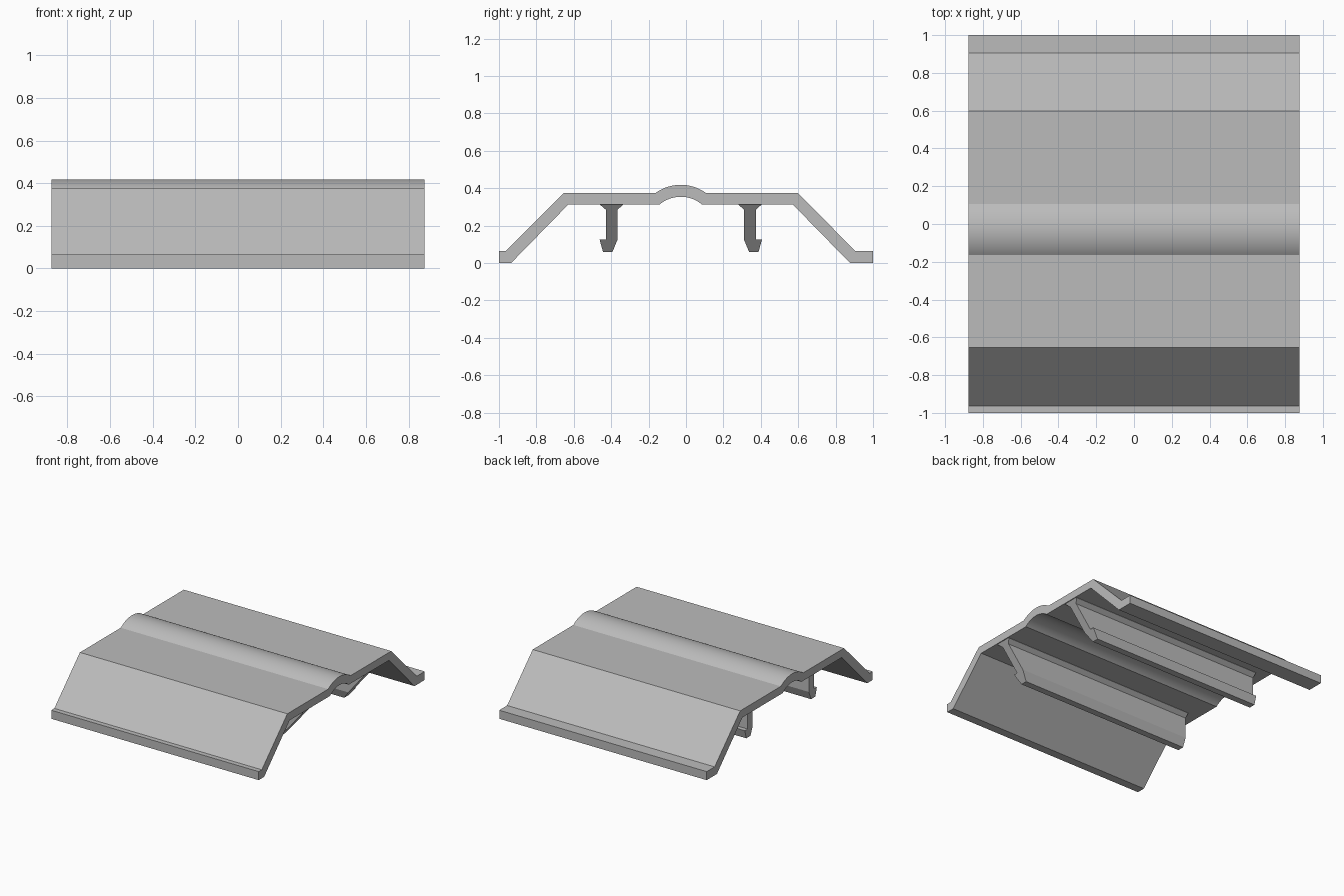
import bpy, bmesh, math

cube = bpy.data.objects.get("Cube")
if cube:
    bpy.data.objects.remove(cube, do_unlink=True)

grey = bpy.data.materials.new("light grey")
grey.use_nodes = True
colour = (0.5, 0.5, 0.5, 1)
grey.diffuse_color = colour
grey.node_tree.nodes["Principled BSDF"].inputs["Base Color"].default_value = colour

HALF = 0.875     # half of the cover's length
MID = -0.028     # y of the ridge and of the mirror line between the clips


def arc(half, base, rise, steps=24):
    """Shallow arch over the ridge, from low y to high y."""
    r = (half * half + rise * rise) / (2 * rise)
    a = math.asin(half / r)
    return [(MID + r * math.sin(t), base + rise - r + r * math.cos(t))
            for t in (a * (2 * i / steps - 1) for i in range(steps + 1))]


def extrude(name, profile, x_low, x_high):
    """Sweep a (y, z) profile along x; the end positions are functions of z."""
    bm = bmesh.new()
    a = [bm.verts.new((x_low(z), y, z)) for y, z in profile]
    b = [bm.verts.new((x_high(z), y, z)) for y, z in profile]
    n = len(profile)
    bm.faces.new(a[::-1])
    bm.faces.new(b)
    for i in range(n):
        j = (i + 1) % n
        bm.faces.new((a[i], a[j], b[j], b[i]))
    bmesh.ops.recalc_face_normals(bm, faces=bm.faces)
    mesh = bpy.data.meshes.new(name)
    bm.to_mesh(mesh)
    bm.free()
    mesh.materials.append(grey)
    obj = bpy.data.objects.new(name, mesh)
    bpy.context.collection.objects.link(obj)
    bpy.ops.object.select_all(action='DESELECT')
    obj.select_set(True)
    bpy.context.view_layer.objects.active = obj
    bpy.ops.object.shade_smooth_by_angle(angle=math.radians(20))
    return obj


# Cover plate: feet, sloped sides, flat top and rounded ridge
under = ([(-1, 0), (-0.935, 0), (-0.628, 0.314)] + arc(0.112, 0.314, 0.04)
         + [(0.57, 0.314), (0.877, 0), (1, 0)])
over = ([(1, 0.065), (0.905, 0.065), (0.597, 0.374)]
        + arc(0.135, 0.374, 0.044)[::-1]
        + [(-0.655, 0.374), (-0.963, 0.065), (-1, 0.065)])
extrude("cover_plate", under + over, lambda z: -HALF, lambda z: HALF)

# Hooked clip rails, cut at a slant on one end
clip = [(0.28, 0.316), (0.28, 0.312), (0.31, 0.285), (0.31, 0.125), (0.337, 0.06),
        (0.388, 0.06), (0.406, 0.125), (0.373, 0.125), (0.373, 0.285),
        (0.404, 0.312), (0.404, 0.316)]
for name, side in (("back_clip_rail", 1), ("front_clip_rail", -1)):
    profile = [(y if side > 0 else 2 * MID - y, z) for y, z in clip]
    extrude(name, profile, lambda z: -0.78, lambda z: 0.66 + 0.82 * (z - 0.06))
